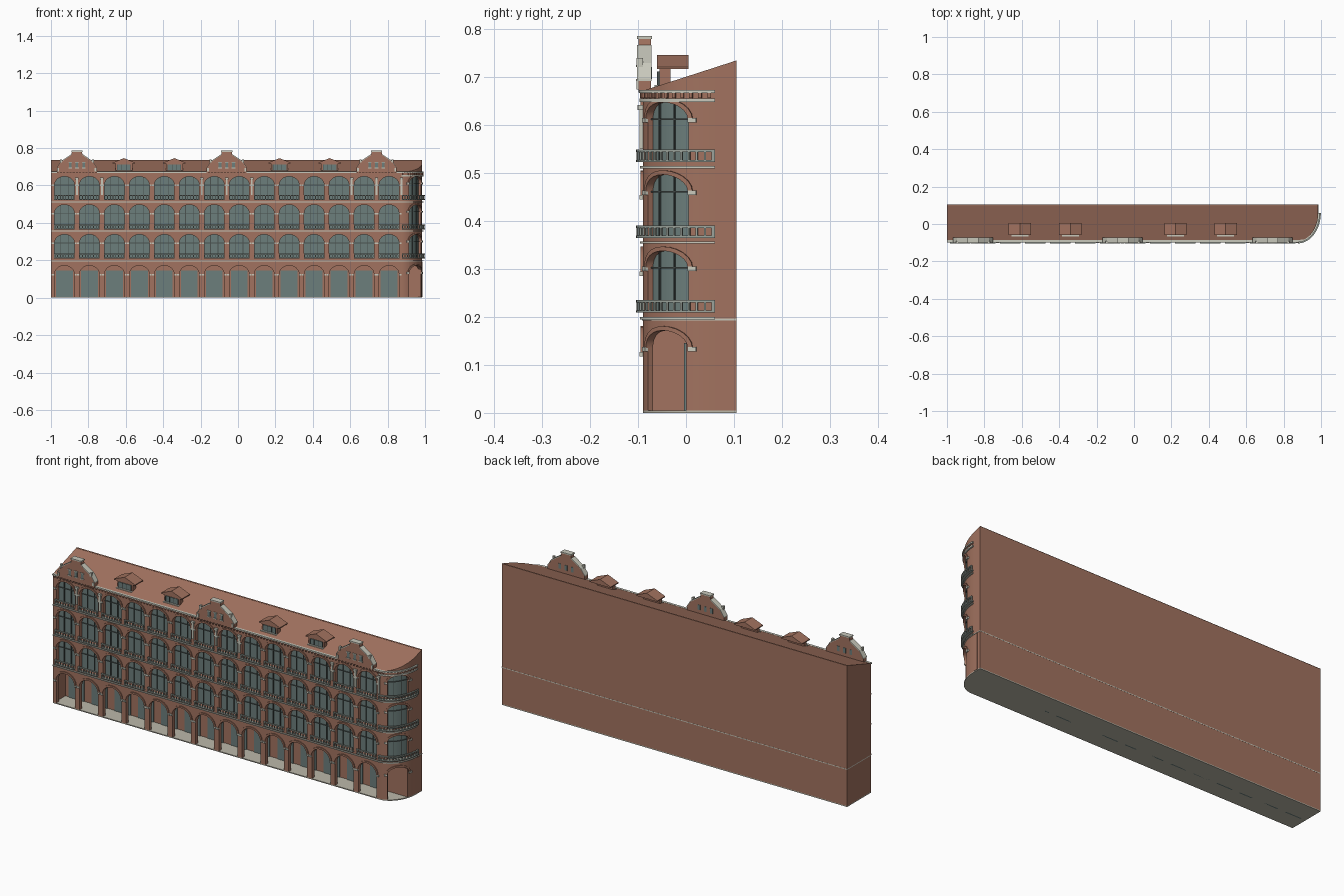
import bpy, bmesh, math
from mathutils import Vector

if "Cube" in bpy.data.objects:
    bpy.data.objects.remove(bpy.data.objects["Cube"])


def material(name, *rgb):
    m = bpy.data.materials.new(name)
    m.use_nodes = True
    m.diffuse_color = (*rgb, 1)
    m.node_tree.nodes["Principled BSDF"].inputs["Base Color"].default_value = (*rgb, 1)
    return m


BRICK = material("brick", 0.36, 0.17, 0.115)
STONE = material("pale stone", 0.58, 0.58, 0.5)
RAIL = material("grey stone", 0.33, 0.37, 0.33)
GLASS = material("window glass", 0.15, 0.21, 0.2)
FRAME = material("window frame", 0.07, 0.085, 0.08)
PAVING = material("paving", 0.5, 0.48, 0.4)

# Plan: straight front, quarter ellipse corner, short straight end
LEFT, FRONT, BACK = -1.0, -0.09, 0.105
XC, YC, RX, RY, ARC = 0.874, 0.06, 0.111, 0.15, 0.21
END = XC + ARC
EAVE, RIDGE = 0.672, 0.735
BAY, FIRST = 0.1335, -0.928
CENTRES = [FIRST + BAY * i for i in range(14)]


def on_wall(s, z, d=0.0):
    """Point at distance s along the facade, height z, d outward."""
    if s <= XC:
        return Vector((s, FRONT - d, z))
    if s >= END:
        return Vector((XC + RX + d, YC + s - END, z))
    t = (s - XC) / ARC * math.pi / 2
    n = Vector((math.sin(t) / RX, -math.cos(t) / RY, 0)).normalized()
    return Vector((XC + RX * math.sin(t), YC - RY * math.cos(t), z)) + n * d


def roof_z(y):
    return EAVE + (RIDGE - EAVE) * (y - FRONT) / (BACK - FRONT)


def span(a, b, n):
    return [a + (b - a) * i / n for i in range(n + 1)]


def face(bm, *pts):
    bm.faces.new([bm.verts.new(p) for p in pts])


def patch(bm, s0, s1, z0, z1, d=0.0):
    n = 4 if s1 > XC + 0.01 else 1
    ss = span(s0, s1, n)
    for a, b in zip(ss, ss[1:]):
        face(bm, on_wall(a, z0, d), on_wall(b, z0, d), on_wall(b, z1, d), on_wall(a, z1, d))


def block(bm, s0, s1, z0, z1, d0, d1):
    """Box bent along the facade."""
    ss = [s0, s1] if s1 <= XC + 0.001 else ([s0] if s0 < XC else []) + span(max(s0, XC), s1, max(1, round((s1 - max(s0, XC)) * 80)))
    rings = [[bm.verts.new(on_wall(s, z, d)) for z, d in ((z0, d0), (z0, d1), (z1, d1), (z1, d0))] for s in ss]
    for r, q in zip(rings, rings[1:]):
        for i in range(4):
            j = (i + 1) % 4
            bm.faces.new((r[i], q[i], q[j], r[j]))
    bm.faces.new(rings[0])
    bm.faces.new(rings[-1][::-1])


def prism(bm, pts, offset):
    """Extrude a planar outline by an offset."""
    off = Vector(offset)
    a = [bm.verts.new(p) for p in pts]
    b = [bm.verts.new(Vector(p) + off) for p in pts]
    bm.faces.new(a)
    bm.faces.new(b[::-1])
    for i in range(len(a)):
        j = (i + 1) % len(a)
        bm.faces.new((a[i], b[i], b[j], a[j]))


def box(bm, x0, x1, y0, y1, z0, z1):
    prism(bm, [(x0, y0, z0), (x1, y0, z0), (x1, y0, z1), (x0, y0, z1)], (0, y1 - y0, 0))


def finish(name, bm, mat, solid=True):
    bmesh.ops.remove_doubles(bm, verts=bm.verts, dist=1e-5)
    if solid:
        bmesh.ops.recalc_face_normals(bm, faces=bm.faces)
    for f in bm.faces:
        f.smooth = True
    for e in bm.edges:
        e.smooth = len(e.link_faces) == 2 and e.calc_face_angle(0) < 0.5
    me = bpy.data.meshes.new(name)
    bm.to_mesh(me)
    bm.free()
    me.materials.append(mat)
    bpy.context.collection.objects.link(bpy.data.objects.new(name, me))


# Facade: grid of arched openings
parts = {k: bmesh.new() for k in ("wall", "glass", "frame", "arch", "cap", "rail")}


def opening(s0, s1, z0, z1, c, hw, bottom, spring, top, depth, glazed):
    w, g, fr = parts["wall"], parts["glass"], parts["frame"]
    us = [c - hw * math.cos(math.pi * i / 12) for i in range(13)]

    def h(u, grow=0.0):
        k = min(1, abs(u - c) / (hw + grow))
        return spring + (top + grow - spring) * math.sqrt(1 - k * k)
    patch(w, s0, c - hw, z0, z1)
    patch(w, c + hw, s1, z0, z1)
    for a, b in zip(us, us[1:]):
        face(w, on_wall(a, h(a)), on_wall(b, h(b)), on_wall(b, z1), on_wall(a, z1))
        if bottom > z0:
            face(w, on_wall(a, z0), on_wall(b, z0), on_wall(b, bottom), on_wall(a, bottom))
        if glazed:
            face(g, on_wall(a, bottom, -depth), on_wall(b, bottom, -depth), on_wall(b, h(b), -depth), on_wall(a, h(a), -depth))
    # reveal
    line = [(us[0], bottom)] + [(u, h(u)) for u in us] + [(us[-1], bottom)]
    line += [line[0]] if glazed else []
    for (a, za), (b, zb) in zip(line, line[1:]):
        if (a, za) != (b, zb):
            face(w, on_wall(a, za), on_wall(a, za, -depth), on_wall(b, zb, -depth), on_wall(b, zb))
    # raised arch ring
    ring, grow = parts["arch"], 0.009
    vs = [c - (hw + grow) * math.cos(math.pi * i / 12) for i in range(13)]
    sect = [[ring.verts.new(on_wall(p, z, d)) for p, z, d in
             ((u, h(u), 0), (u, h(u), 0.005), (v, h(v, grow), 0.005), (v, h(v, grow), 0))] for u, v in zip(us, vs)]
    for r, q in zip(sect, sect[1:]):
        for i in range(4):
            ring.faces.new((r[i], q[i], q[(i + 1) % 4], r[(i + 1) % 4]))
    ring.faces.new(sect[0])
    ring.faces.new(sect[-1][::-1])
    # mullions and transom
    if glazed:
        for u in (c - hw * 0.38, c + hw * 0.38):
            block(fr, u - 0.0015, u + 0.0015, bottom, h(u), -depth, -depth + 0.005)
        block(fr, c - hw, c + hw, spring - 0.002, spring + 0.001, -depth, -depth + 0.005)
    # impost caps
    for a, b in ((s0 + 0.001, c - hw), (c + hw, s1 - 0.001)):
        block(parts["cap"], max(a, c - hw - 0.016), min(b, c + hw + 0.016), spring - 0.007, spring + 0.002, -0.004, 0.007)


LEVELS = [0.005, 0.193, 0.353, 0.51, EAVE]
BOTTOMS = [0.005, 0.212, 0.368, 0.526]
SPRINGS = [0.125, 0.293, 0.452, 0.603]
TOPS = [0.172, 0.338, 0.497, 0.648]
for z0, z1, bot, spr, top in zip(LEVELS, LEVELS[1:], BOTTOMS, SPRINGS, TOPS):
    upper = z0 > 0.1
    for c in CENTRES:
        s0 = LEFT if c == CENTRES[0] else c - BAY / 2
        s1 = XC if c == CENTRES[-1] else c + BAY / 2
        opening(s0, s1, z0, z1, c, 0.053, bot, spr, top, 0.02, upper)
    opening(XC, END, z0, z1, XC + ARC / 2, ARC * 0.26, bot, spr + 0.01, top, 0.012, upper)
    if upper:
        # balustrades
        runs = [(c - 0.055, c + 0.055, 7) for c in CENTRES] + [(XC + 0.002, END, 14)]
        for a, b, n in runs:
            block(parts["rail"], a, b, bot - 0.003, bot + 0.002, 0, 0.014)
            block(parts["rail"], a, b, bot + 0.018, bot + 0.023, 0.006, 0.014)
            for i, s in enumerate(span(a + 0.003, b - 0.003, n)):
                k = 0.003 if i in (0, n) else 0.0018
                block(parts["rail"], s - k, s + k, bot, bot + 0.02, 0.008, 0.013)

finish("facade_wall", parts["wall"], BRICK, False)
finish("window_glass", parts["glass"], GLASS, False)
finish("window_frames", parts["frame"], FRAME)
finish("arch_rings", parts["arch"], BRICK)
finish("impost_caps", parts["cap"], STONE)
finish("balustrades", parts["rail"], RAIL)

# Shell: footprint slabs, back, end walls and sloping roof
path = [LEFT] + span(XC, END, 16) + [END + BACK - YC]


def footprint(z, d=0.0):
    pts = [on_wall(s, z, d) for s in path] + [Vector((LEFT, BACK, z))]
    pts[0].x -= d / 4
    pts[-1].y += d / 4
    pts[-2].y += d / 4
    return pts


bm = bmesh.new()
prism(bm, footprint(0), (0, 0, 0.005))
finish("arcade_floor", bm, PAVING)
bm = bmesh.new()
prism(bm, footprint(0.193, 0.002), (0, 0, 0.004))
finish("first_floor_slab", bm, STONE)

bm = bmesh.new()
XE = XC + RX
prism(bm, [(LEFT, FRONT, 0.005), (LEFT, BACK, 0.005), (LEFT, BACK, RIDGE), (LEFT, FRONT, EAVE)], (0.008, 0, 0))
prism(bm, [(XE, YC, 0.005), (XE, BACK, 0.005), (XE, BACK, RIDGE), (XE, YC, roof_z(YC))], (-0.008, 0, 0))
box(bm, LEFT, XE, BACK - 0.006, BACK, 0.005, RIDGE - 0.001)
box(bm, LEFT, XE - 0.01, 0.0, 0.006, 0.005, 0.193)
block(bm, END + 0.002, END + 0.027, 0.005, 0.19, 0, 0.002)
finish("outer_walls", bm, BRICK)

bm = bmesh.new()
roof = [Vector((p.x, p.y, roof_z(p.y))) for p in footprint(0)]
face(bm, *roof)
for a, b in zip(roof[1:-3], roof[2:-2]):
    face(bm, Vector((a.x, a.y, EAVE)), Vector((b.x, b.y, EAVE)), b, a)
finish("roof", bm, BRICK, False)

bm = bmesh.new()
for c in CENTRES:
    box(bm, c - 0.045, c + 0.045, -0.004, 0.003, 0, 0.146)
finish("shopfront_glass", bm, GLASS)

# String courses and dentilled eaves cornice
bm = bmesh.new()
for z in (0.195, 0.353, 0.51):
    block(bm, LEFT, END, z, z + 0.005, 0, 0.006)
block(bm, LEFT, END, 0.667, 0.674, -0.004, 0.008)
block(bm, XC, END, 0.648, 0.656, 0, 0.007)
finish("string_courses", bm, STONE)
bm = bmesh.new()
for s in span(LEFT + 0.01, END - 0.01, 120):
    block(bm, s - 0.003, s + 0.003, 0.657, 0.667, 0, 0.006)
finish("dentils", bm, BRICK)

# Gables over three pairs of bays, with pilasters below
HALF = [(0.107, 0.668), (0.107, 0.692), (0.085, 0.725), (0.03, 0.762), (0.027, 0.78)]
body, coping, panes, pil = (bmesh.new() for _ in range(4))
for i in (0, 6, 12):
    gx = CENTRES[i] + BAY / 2
    outline = HALF + [(-x, z) for x, z in HALF[::-1]]
    prism(body, [(gx + x, -0.099, z) for x, z in outline], (0, 0.026, 0))
    box(coping, gx - 0.03, gx + 0.03, -0.102, -0.071, 0.78, 0.786)
    for side in (-1, 1):
        for (x0, z0), (x1, z1) in zip(HALF[1:], HALF[2:4]):
            prism(coping, [(gx + side * x0, -0.102, z0), (gx + side * x1, -0.102, z1),
                           (gx + side * x1, -0.102, z1 + 0.005), (gx + side * x0, -0.102, z0 + 0.005)], (0, 0.03, 0))
        for x, z in ((0.1, 0.675), (0.086, 0.722)):
            px = gx + side * x
            box(coping, px - 0.005, px + 0.005, -0.103, -0.09, z, z + 0.018)
    for x in (-0.036, 0, 0.036):
        box(panes, gx + x - 0.007, gx + x + 0.007, -0.101, -0.071, 0.696, 0.722)
        for z in (0.692, 0.722):
            box(coping, gx + x - 0.01, gx + x + 0.01, -0.104, -0.095, z, z + 0.004)
    for x in (-BAY, 0, BAY):
        if gx + x > LEFT + 0.01:
            block(pil, gx + x - 0.005, gx + x + 0.005, 0.55, 0.635, 0, 0.007)
            block(pil, gx + x - 0.009, gx + x + 0.009, 0.632, 0.642, 0, 0.011)
finish("gables", body, BRICK)
finish("gable_coping", coping, STONE)
finish("gable_windows", panes, GLASS)
finish("gable_pilasters", pil, STONE)

# Dormers
body, panes, bars, sill = (bmesh.new() for _ in range(4))
for x in (-0.61, -0.34, 0.222, 0.49):
    box(body, x - 0.045, x + 0.045, -0.055, -0.032, 0.67, 0.722)
    prism(body, [(x - 0.06, -0.06, 0.717), (x + 0.06, -0.06, 0.717), (x + 0.06, -0.06, 0.722),
                 (x, -0.06, 0.746), (x - 0.06, -0.06, 0.722)], (0, 0.065, 0))
    box(panes, x - 0.035, x + 0.035, -0.058, -0.054, 0.684, 0.712)
    for k in (-0.035, -0.012, 0.012, 0.035):
        box(bars, x + k - 0.0015, x + k + 0.0015, -0.06, -0.056, 0.684, 0.712)
    box(sill, x - 0.045, x + 0.045, -0.066, -0.05, 0.678, 0.684)
finish("dormers", body, BRICK)
finish("dormer_glass", panes, GLASS)
finish("dormer_bars", bars, FRAME)
finish("dormer_sills", sill, STONE)
